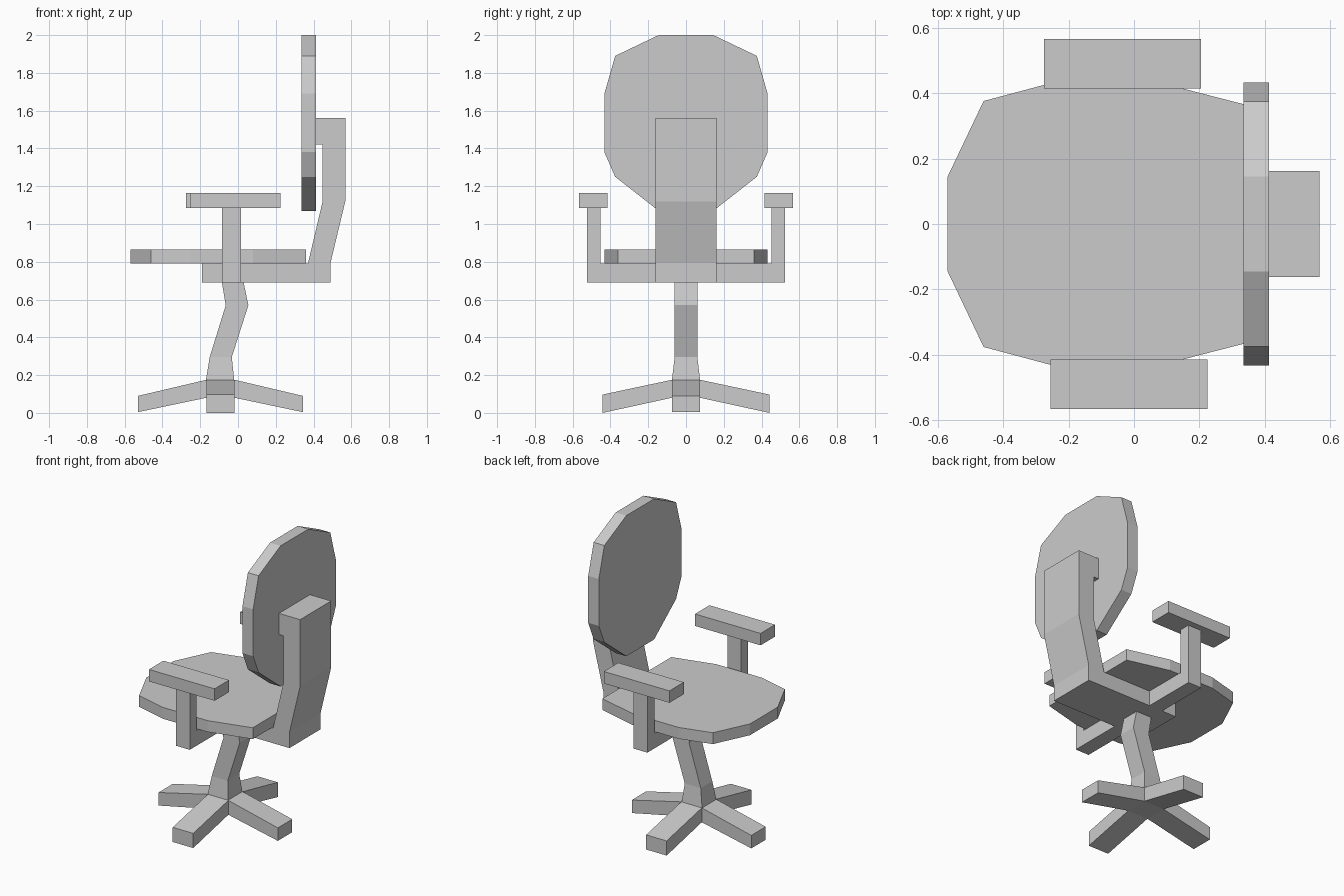
import bpy, bmesh
from mathutils import Vector

if "Cube" in bpy.data.objects:
    bpy.data.objects.remove(bpy.data.objects["Cube"])


def make_object(name, bm):
    bmesh.ops.recalc_face_normals(bm, faces=bm.faces)
    mesh = bpy.data.meshes.new(name)
    bm.to_mesh(mesh)
    bm.free()
    obj = bpy.data.objects.new(name, mesh)
    bpy.context.collection.objects.link(obj)
    return obj


def loft(name, rings):
    """Closed solid through rings with equal point counts."""
    bm = bmesh.new()
    loops = [[bm.verts.new(p) for p in ring] for ring in rings]
    n = len(loops[0])
    for a, b in zip(loops, loops[1:]):
        for i in range(n):
            j = (i + 1) % n
            bm.faces.new((a[i], a[j], b[j], b[i]))
    bm.faces.new(loops[0])
    bm.faces.new(loops[-1])
    return make_object(name, bm)


def prism(name, outline, axis, lo, hi):
    """Extrude a 2D outline along an axis (0=x, 1=y, 2=z)."""
    def place(p, t):
        c = list(p)
        c.insert(axis, t)
        return Vector(c)
    return loft(name, [[place(p, t) for p in outline] for t in (lo, hi)])


def rect(a0, a1, b0, b1):
    return [(a0, b0), (a1, b0), (a1, b1), (a0, b1)]


def mirrored(half):
    """Complete an outline of (offset, along) points symmetric in offset."""
    return half + [(-w, t) for w, t in reversed(half)]


# Seat cushion
seat_half = [(0.145, -0.57), (0.376, -0.46), (0.432, -0.25), (0.432, 0.08), (0.36, 0.36)]
prism("seat", [(x, y) for y, x in mirrored(seat_half)], 2, 0.79, 0.865)

# Backrest cushion
back_half = [(0.145, 2.0), (0.375, 1.89), (0.432, 1.69), (0.432, 1.38), (0.375, 1.25), (0.145, 1.07)]
prism("backrest", mirrored(back_half), 0, 0.335, 0.413)

# Bent support running under the seat and up behind the backrest
prism("back_support", [
    (-0.19, 0.69), (0.49, 0.69), (0.49, 0.795), (0.568, 1.12), (0.568, 1.56),
    (0.413, 1.56), (0.413, 1.42), (0.448, 1.42), (0.448, 1.12), (0.37, 0.79),
    (-0.19, 0.79)], 1, -0.162, 0.162)

# Armrests: L-shaped bracket and pad on each side
for side, label, x0 in ((-1, "right", -0.255), (1, "left", -0.275)):
    bracket = [(0.16, 0.69), (0.525, 0.69), (0.525, 1.088), (0.453, 1.088), (0.453, 0.79), (0.16, 0.79)]
    prism(f"arm_bracket_{label}", [(side * y, z) for y, z in bracket], 0, -0.085, 0.015)
    prism(f"arm_pad_{label}", rect(x0, x0 + 0.48, side * 0.415, side * 0.566), 2, 1.086, 1.165)

# Crooked column: square sections (left x, right x, half depth, z)
sections = [(-0.17, -0.02, 0.075, 0.172), (-0.15, -0.033, 0.06, 0.295),
            (-0.065, 0.055, 0.06, 0.57), (-0.085, 0.03, 0.06, 0.69)]
loft("column", [[Vector((x, y, z)) for x, y in rect(a, b, -d, d)] for a, b, d, z in sections])

# Four-legged base: one through beam along x, two legs along y
CX = -0.093
beam_half = [(0.075, 0.08), (0.437, 0.004), (0.437, 0.09), (0.075, 0.175)]
prism("base_beam", [(CX + w, z) for w, z in mirrored(beam_half)], 1, -0.075, 0.075)
for side, label in ((-1, "front"), (1, "rear")):
    leg = [(0.075, 0.08), (0.442, 0.0), (0.442, 0.097), (0.075, 0.175)]
    prism(f"base_leg_{label}", [(side * y, z) for y, z in leg], 0, CX - 0.075, CX + 0.075)
